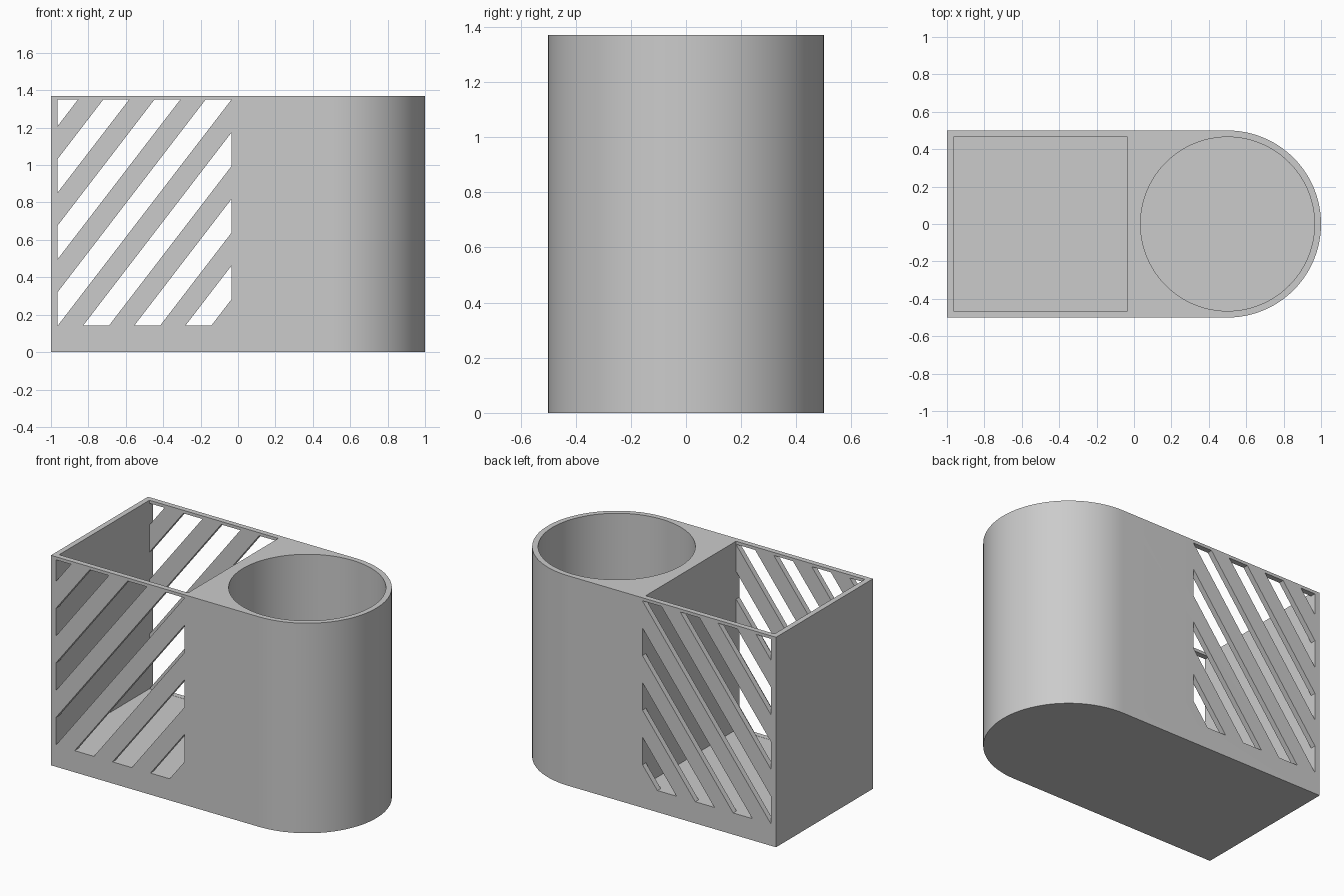
import bpy
import bmesh
import math
from mathutils import Vector

HEIGHT = 1.37
RADIUS = 0.5
WALL = 0.035
FLOOR = 0.14
SLOT_TOP = 1.35
SEGMENTS = 96

if "Cube" in bpy.data.objects:
    bpy.data.objects.remove(bpy.data.objects["Cube"], do_unlink=True)

grey = bpy.data.materials.new("light_grey")
grey.use_nodes = True
grey.diffuse_color = (0.6, 0.6, 0.6, 1)
grey.node_tree.nodes["Principled BSDF"].inputs["Base Color"].default_value = (0.6, 0.6, 0.6, 1)


def add_prism(bm, outline, z0, z1):
    """Extrude a counter-clockwise xy outline from z0 to z1."""
    face = bm.faces.new([bm.verts.new((x, y, z0)) for x, y in outline])
    top = bmesh.ops.extrude_face_region(bm, geom=[face])["geom"]
    verts = [g for g in top if isinstance(g, bmesh.types.BMVert)]
    bmesh.ops.translate(bm, verts=verts, vec=(0, 0, z1 - z0))
    bmesh.ops.recalc_face_normals(bm, faces=bm.faces[:])


def rectangle(x0, x1, y0, y1):
    return [(x0, y0), (x1, y0), (x1, y1), (x0, y1)]


def arc(radius, start, end, count):
    angles = [start + (end - start) * i / count for i in range(count + 1)]
    return [(RADIUS + radius * math.cos(a), radius * math.sin(a)) for a in angles]


def make_object(name, bm):
    mesh = bpy.data.meshes.new(name)
    bm.to_mesh(mesh)
    bm.free()
    mesh.materials.append(grey)
    obj = bpy.data.objects.new(name, mesh)
    bpy.context.collection.objects.link(obj)
    return obj


def cut_side(bm, point, normal):
    """Cut away everything on the normal side and cap the opening."""
    geom = bm.verts[:] + bm.edges[:] + bm.faces[:]
    bmesh.ops.bisect_plane(bm, geom=geom, plane_co=point, plane_no=normal, clear_outer=True)
    bmesh.ops.holes_fill(bm, edges=[e for e in bm.edges if e.is_boundary])


# Body: square on one end, rounded on the other
bm = bmesh.new()
half = math.pi / 2
add_prism(bm, [(-1, RADIUS), (-1, -RADIUS)] + arc(RADIUS, -half, half, SEGMENTS // 2), 0, HEIGHT)
body = make_object("holder_body", bm)

cutters = []

# Square pocket
x0, x1 = -1 + WALL, -WALL
inner = RADIUS - WALL
bm = bmesh.new()
add_prism(bm, rectangle(x0, x1, -inner, inner), FLOOR, HEIGHT + 0.2)
cutters.append(make_object("square_pocket_cutter", bm))

# Round pocket
bm = bmesh.new()
add_prism(bm, arc(inner, 0, 2 * math.pi, SEGMENTS)[:-1], FLOOR, HEIGHT + 0.2)
cutters.append(make_object("round_pocket_cutter", bm))

# Diagonal slots through the front and back walls
slope = (SLOT_TOP - FLOOR) / (x1 - x0)
gap = 0.001
for k in range(-3, 4):
    low = FLOOR + 0.356 * k
    bm = bmesh.new()
    add_prism(bm, rectangle(x0 + gap, x1 - gap, -0.7, 0.7), FLOOR + gap, SLOT_TOP)
    cut_side(bm, Vector((x0, 0, low)), Vector((slope, 0, -1)).normalized())
    cut_side(bm, Vector((x0, 0, low + 0.18)), Vector((-slope, 0, 1)).normalized())
    bmesh.ops.recalc_face_normals(bm, faces=bm.faces[:])
    cutters.append(make_object("slot_cutter", bm))

# Carve the body and drop the cutters
bpy.ops.object.select_all(action="DESELECT")
body.select_set(True)
bpy.context.view_layer.objects.active = body
for cutter in cutters:
    cutter.hide_render = True
    mod = body.modifiers.new("carve", "BOOLEAN")
    mod.operation = "DIFFERENCE"
    mod.solver = "EXACT"
    mod.object = cutter
    bpy.ops.object.modifier_apply(modifier=mod.name)
    bpy.data.objects.remove(cutter, do_unlink=True)

bpy.ops.object.shade_smooth_by_angle(angle=math.radians(30))
